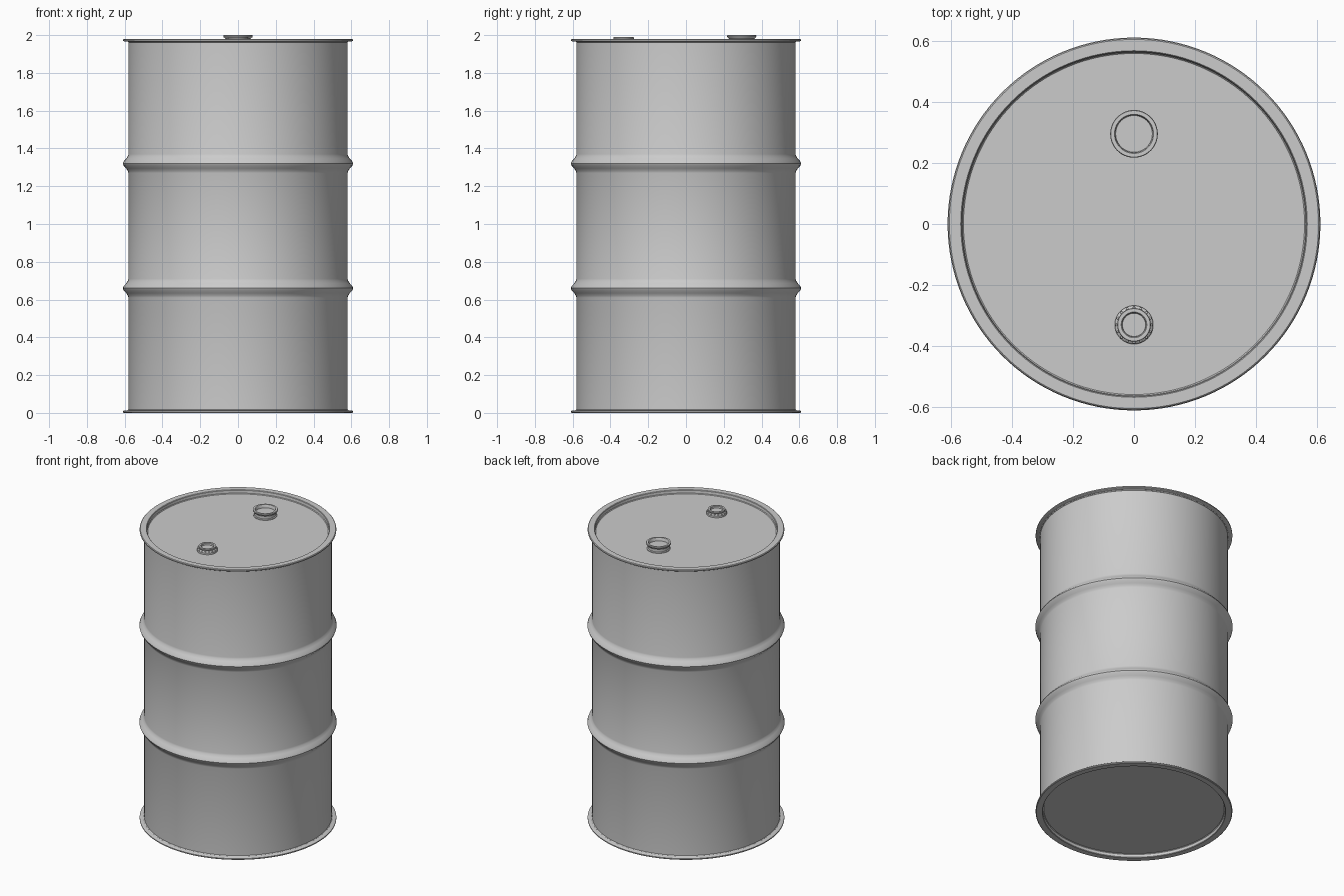
import bpy, bmesh, math

if "Cube" in bpy.data.objects:
    bpy.data.objects.remove(bpy.data.objects["Cube"])

def lathe(name, profile, segs, loc=(0, 0, 0)):
    """Revolve (radius, z) points about z; radius 0 ends close to a point."""
    bm = bmesh.new()
    rings = []
    for r, z in profile:
        if r == 0:
            rings.append([bm.verts.new((0, 0, z))] * segs)
        else:
            rings.append([bm.verts.new((r * math.cos(2 * math.pi * i / segs),
                                        r * math.sin(2 * math.pi * i / segs), z))
                          for i in range(segs)])
    for a, b in zip(rings, rings[1:]):
        for i in range(segs):
            j = (i + 1) % segs
            quad = list(dict.fromkeys([a[i], a[j], b[j], b[i]]))
            bm.faces.new(quad)
    bmesh.ops.recalc_face_normals(bm, faces=bm.faces)
    me = bpy.data.meshes.new(name)
    bm.to_mesh(me)
    bm.free()
    ob = bpy.data.objects.new(name, me)
    ob.location = loc
    bpy.context.collection.objects.link(ob)
    bpy.ops.object.select_all(action='DESELECT')
    ob.select_set(True)
    bpy.context.view_layer.objects.active = ob
    bpy.ops.object.shade_smooth_by_angle(angle=math.radians(35))
    return ob

BODY, RIM, LID = 0.58, 0.608, 1.955

def hoop(zc):
    """Rounded rolling hoop pressed out of the wall."""
    return [(BODY + dr, zc + dz) for dr, dz in
            [(0, -.05), (.003, -.04), (.012, -.026), (.025, -.012), (.03, 0),
             (.025, .012), (.012, .026), (.003, .04), (0, .05)]]

# rolled rim and recessed end panel, as heights above the end plane
rim = [(0, .025), (.558, .025), (.562, .021), (.564, .003), (.567, 0),
       (.604, 0), (RIM, .003), (RIM, .010), (.604, .013), (.585, .014), (BODY, .018)]

# drum shell with both ends
shell = rim + hoop(.66) + hoop(1.32) + [(r, 1.98 - z) for r, z in reversed(rim)]
lathe("drum_shell", shell, 128)

# large filler cap with flared lip
lathe("large_bung", [(.072, 0), (.072, .004), (.067, .008), (.067, .026), (.076, .034),
                     (.078, .040), (.076, .045), (.064, .045), (.062, .042),
                     (.060, .024), (0, .024)], 48, (0, .295, LID))

# small vent cap
lathe("small_bung", [(.063, 0), (.063, .012), (.060, .016), (.052, .020), (.055, .030),
                     (.053, .034), (.042, .034), (.039, .031), (.038, .020),
                     (0, .020)], 48, (0, -.33, LID))

# grip studs round the vent cap
for i in range(16):
    a = 2 * math.pi * i / 16
    lathe(f"grip_stud_{i}", [(0, .012), (.005, .012), (.004, .021), (0, .022)], 8,
          (.057 * math.cos(a), -.33 + .057 * math.sin(a), LID))
